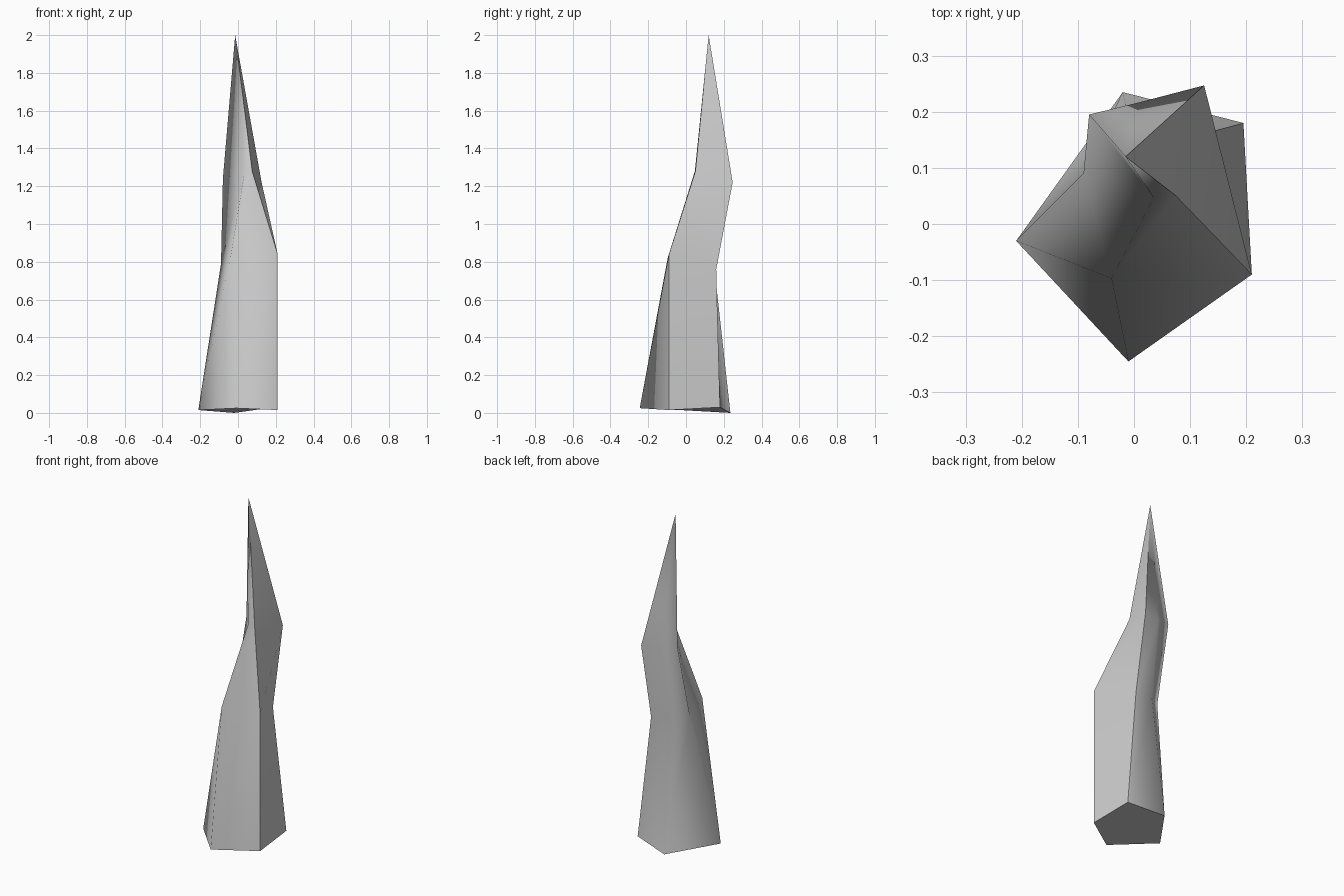
import bpy, bmesh

if "Cube" in bpy.data.objects:
    bpy.data.objects.remove(bpy.data.objects["Cube"])

# Five-sided rings of the bent spike, bottom to top
RINGS = [
    [(-0.21, -0.03, 0.015), (-0.01, -0.245, 0.025), (0.21, -0.09, 0.015),
     (0.195, 0.18, 0.03), (-0.02, 0.235, 0.0)],
    [(-0.09, 0.09, 0.79), (-0.04, -0.097, 0.82), (0.21, -0.09, 0.84),
     (0.12, 0.16, 0.76), (0.0, 0.15, 0.77)],
    [(-0.08, 0.195, 1.24), (0.035, 0.047, 1.28), (0.075, 0.05, 1.28),
     (0.125, 0.247, 1.22), (0.01, 0.217, 1.23)],
]
TIP = (-0.015, 0.12, 2.0)

bm = bmesh.new()
rings = [[bm.verts.new(p) for p in ring] for ring in RINGS]
tip = bm.verts.new(TIP)

# Base cap, side walls and pointed end
bm.faces.new(rings[0][::-1])
for low, high in zip(rings, rings[1:]):
    for i in range(5):
        j = (i + 1) % 5
        bm.faces.new((low[i], low[j], high[j], high[i]))
for i in range(5):
    bm.faces.new((rings[2][i], rings[2][(i + 1) % 5], tip))
bmesh.ops.recalc_face_normals(bm, faces=bm.faces)

# Smooth body with crisp ridges on the right side and a crisp base rim
for f in bm.faces:
    f.smooth = True
for col in (2, 3):
    path = [r[col] for r in rings] + [tip]
    for a, b in zip(path, path[1:]):
        bm.edges.get((a, b)).smooth = False
for i in range(5):
    bm.edges.get((rings[0][i], rings[0][(i + 1) % 5])).smooth = False

mesh = bpy.data.meshes.new("bent_spike")
bm.to_mesh(mesh)
bm.free()
spike = bpy.data.objects.new("bent_spike", mesh)
bpy.context.collection.objects.link(spike)

grey = bpy.data.materials.new("light grey")
grey.diffuse_color = (0.6, 0.6, 0.6, 1)
grey.use_nodes = True
grey.node_tree.nodes["Principled BSDF"].inputs["Base Color"].default_value = grey.diffuse_color
mesh.materials.append(grey)
